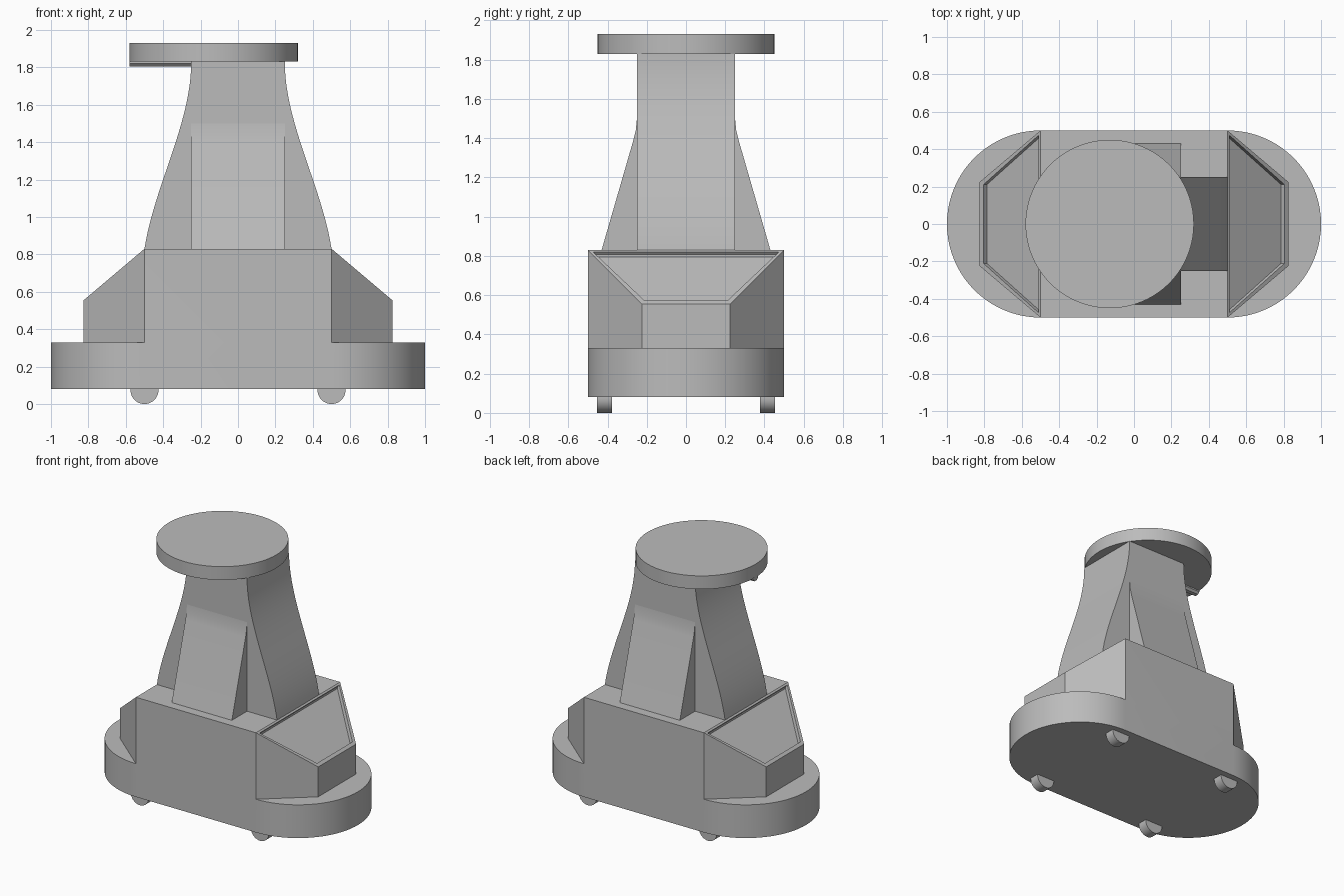
import bpy, bmesh
from math import sin, cos, pi, radians
from mathutils import Vector

cube = bpy.data.objects.get("Cube")
if cube:
    bpy.data.objects.remove(cube, do_unlink=True)

grey = bpy.data.materials.new("plain grey")
grey.use_nodes = True
grey.diffuse_color = (0.5, 0.5, 0.5, 1)
grey.node_tree.nodes["Principled BSDF"].inputs["Base Color"].default_value = (0.5, 0.5, 0.5, 1)


def finish(name, bm):
    bmesh.ops.recalc_face_normals(bm, faces=bm.faces)
    mesh = bpy.data.meshes.new(name)
    bm.to_mesh(mesh)
    bm.free()
    mesh.materials.append(grey)
    ob = bpy.data.objects.new(name, mesh)
    bpy.context.collection.objects.link(ob)
    smooth(ob)
    return ob


def smooth(ob):
    bpy.ops.object.select_all(action="DESELECT")
    ob.select_set(True)
    bpy.context.view_layer.objects.active = ob
    bpy.ops.object.shade_smooth_by_angle(angle=radians(25))


def prism(name, outline, axis, lo, hi):
    """Extrude a 2D outline along an axis (x: yz, y: xz, z: xy)."""
    place = {"x": lambda a, b: (lo, a, b),
             "y": lambda a, b: (a, lo, b),
             "z": lambda a, b: (a, b, lo)}[axis]
    bm = bmesh.new()
    face = bm.faces.new([bm.verts.new(place(a, b)) for a, b in outline])
    ext = bmesh.ops.extrude_face_region(bm, geom=[face])
    step = Vector([hi - lo if c == axis else 0 for c in "xyz"])
    bmesh.ops.translate(bm, vec=step, verts=[v for v in ext["geom"] if isinstance(v, bmesh.types.BMVert)])
    return finish(name, bm)


def arc(cx, cy, r, start, end, n):
    return [(cx + r * cos(start + (end - start) * i / n),
             cy + r * sin(start + (end - start) * i / n)) for i in range(n + 1)]


def mirrored(side):
    """Close a half profile (offset, height) with its mirror image."""
    return side + [(-a, b) for a, b in reversed(side)]


# Rounded base merged with the central housing
BASE, DECK, TOP = 0.08, 0.33, 0.83
base = prism("base_and_housing",
             arc(0.5, 0, 0.5, -pi / 2, pi / 2, 40) + arc(-0.5, 0, 0.5, pi / 2, 3 * pi / 2, 40),
             "z", BASE, DECK)
housing = prism("housing", [(-0.5, -0.5), (0.5, -0.5), (0.5, 0.5), (-0.5, 0.5)], "z", BASE, TOP)
union = base.modifiers.new("union", "BOOLEAN")
union.operation = "UNION"
union.solver = "EXACT"
union.object = housing
bpy.context.view_layer.objects.active = base
bpy.ops.object.modifier_apply(modifier=union.name)
bpy.data.objects.remove(housing, do_unlink=True)
bm = bmesh.new()
bm.from_mesh(base.data)
bmesh.ops.remove_doubles(bm, verts=bm.verts, dist=0.0005)
bmesh.ops.dissolve_limit(bm, angle_limit=radians(1), verts=bm.verts, edges=bm.edges)
bm.to_mesh(base.data)
bm.free()
smooth(base)

# Tapered end hoods with a sunken sloping panel
for side, label in ((1, "left"), (-1, "right")):
    bm = bmesh.new()
    rings = []
    for x, y, top in ((0.5, 0.5, TOP), (0.825, 0.225, 0.555)):
        rings.append([bm.verts.new((side * x, a, b))
                      for a, b in ((-y, DECK), (y, DECK), (y, top), (-y, top))])
    inner, outer = rings
    bm.faces.new(inner)
    bm.faces.new(outer[::-1])
    for i in range(4):
        j = (i + 1) % 4
        f = bm.faces.new((inner[i], inner[j], outer[j], outer[i]))
        if i == 2:
            slope = f
    bmesh.ops.recalc_face_normals(bm, faces=bm.faces)
    bmesh.ops.inset_individual(bm, faces=[slope], thickness=0.03)
    bmesh.ops.inset_individual(bm, faces=[slope], thickness=0, depth=-0.028)
    finish(label + "_hood", bm)

# Neck with an S-curved flare, and straight ribs at front and back
curve = []
for i in range(25):
    t = i / 24
    s = 1 - t
    weights = (s**3, 3 * s * s * t, 3 * s * t * t, t**3)
    curve.append((sum(w * x for w, x in zip(weights, (0.5, 0.45, 0.25, 0.25))),
                  sum(w * z for w, z in zip(weights, (TOP, 1.16, 1.5, 1.83)))))
prism("neck", mirrored(curve), "y", -0.25, 0.25)
rib = [(0.43, TOP), (0.268, 1.39), (0.256, 1.44), (0.25, 1.5)]
prism("neck_ribs", mirrored(rib), "x", -0.25, 0.25)

# Offset round head with a small bar beneath it
prism("head_disc", arc(-0.13, 0, 0.45, 0, 2 * pi, 80)[:-1], "z", 1.83, 1.93)
prism("head_bar", mirrored([(0.03, 1.835), (0.03, 1.82), (0.015, 1.805)]), "x", -0.58, -0.24)

# Four half-round feet
for x in (-0.5, 0.5):
    for y in (-0.415, 0.415):
        name = ("front" if y < 0 else "back") + ("_left" if x > 0 else "_right") + "_foot"
        prism(name, [(x + 0.075, BASE + 0.005)] + arc(x, 0.075, 0.075, 0, -pi, 20)
              + [(x - 0.075, BASE + 0.005)], "y", y - 0.038, y + 0.038)
